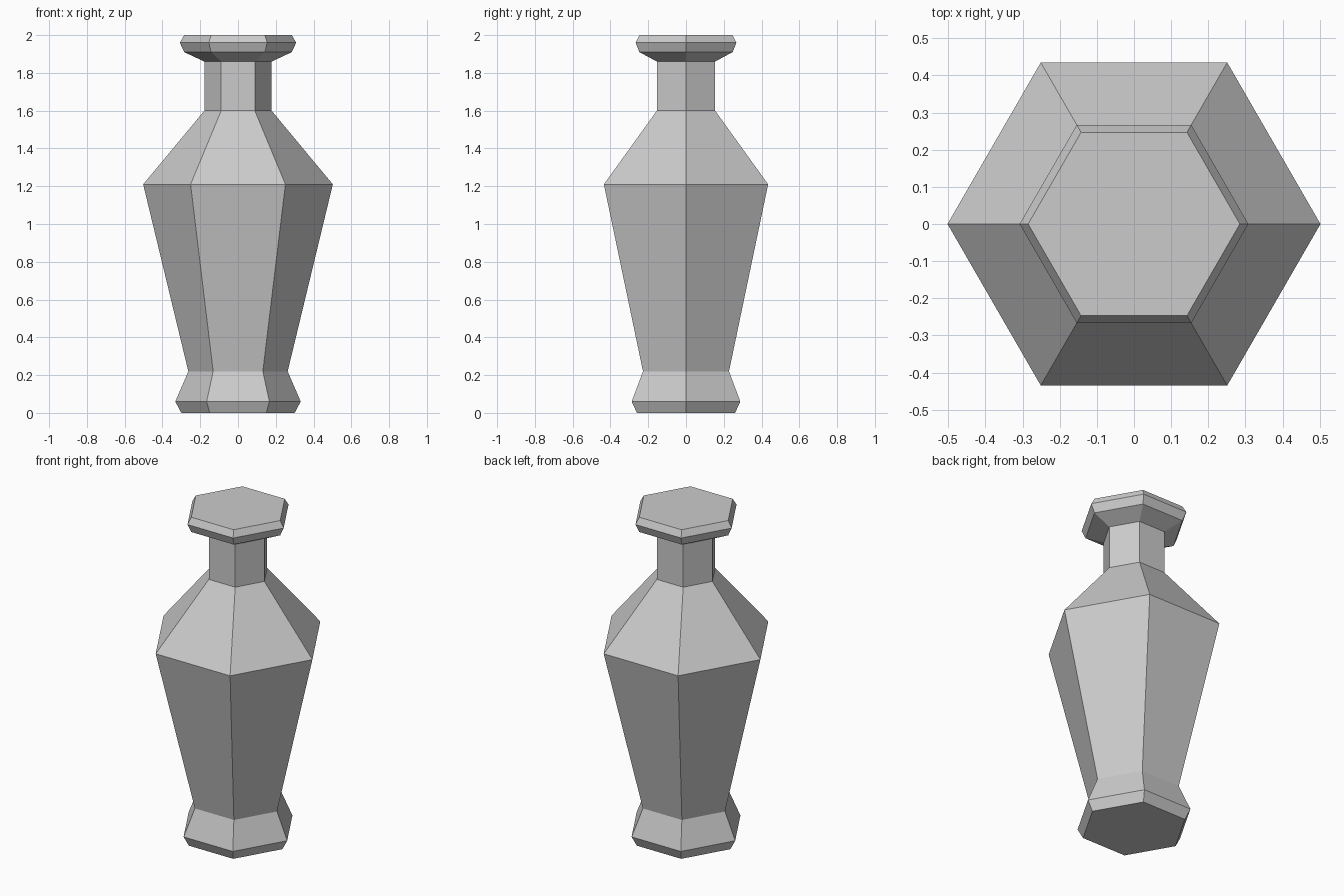
import bpy, bmesh
from math import cos, sin, tau

if "Cube" in bpy.data.objects:
    bpy.data.objects.remove(bpy.data.objects["Cube"])

SIDES = 6

# Vase profile from foot to rim: (corner radius, height)
PROFILE = [
    (0.30, 0.00), (0.332, 0.06), (0.263, 0.22),    # foot
    (0.502, 1.21), (0.178, 1.60), (0.178, 1.86),   # body, shoulder, neck
    (0.285, 1.91), (0.308, 1.96), (0.285, 2.00),   # rim
]


def lathe(name, profile, sides):
    """Stack polygon rings along a profile, bridge them and cap both ends."""
    bm = bmesh.new()
    rings = [[bm.verts.new((r * cos(tau * i / sides), r * sin(tau * i / sides), z))
              for i in range(sides)] for r, z in profile]
    for low, high in zip(rings, rings[1:]):
        for i in range(sides):
            j = (i + 1) % sides
            bm.faces.new((low[i], low[j], high[j], high[i]))
    bm.faces.new(rings[0][::-1])
    bm.faces.new(rings[-1])
    mesh = bpy.data.meshes.new(name)
    bm.to_mesh(mesh)
    bm.free()
    obj = bpy.data.objects.new(name, mesh)
    bpy.context.collection.objects.link(obj)
    return obj


# Closed hexagonal vase, flat shaded
lathe("vase", PROFILE, SIDES)
